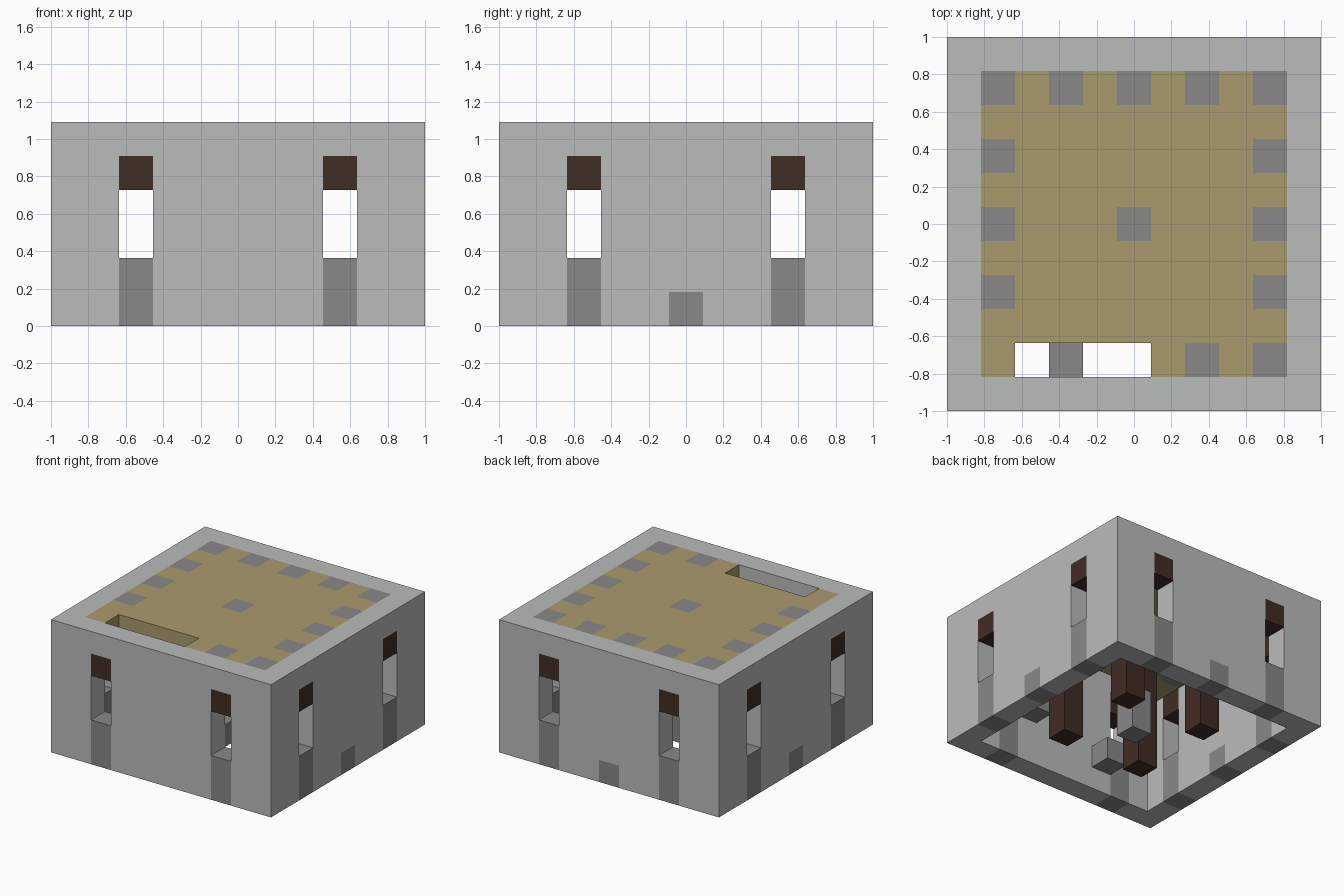
import bpy
import bmesh
from mathutils import Vector

cube = bpy.data.objects.get("Cube")
if cube:
    bpy.data.objects.remove(cube, do_unlink=True)

U = 2 / 11            # edge of one building block
EDGE, INNER = 5, 4    # block index of the walls and of the roof border
ROOF = 5              # block layer of the roof


def material(name, rgb):
    m = bpy.data.materials.new(name)
    m.use_nodes = True
    col = (*rgb, 1)
    m.diffuse_color = col
    bsdf = next(n for n in m.node_tree.nodes if n.type == 'BSDF_PRINCIPLED')
    bsdf.inputs["Base Color"].default_value = col
    return m


PALE, STONE, SAND, WOOD = range(4)
MATS = [material("pale_grey", (0.49, 0.50, 0.495)),
        material("stone_grey", (0.246, 0.246, 0.246)),
        material("sand_tan", (0.40, 0.328, 0.153)),
        material("dark_wood", (0.051, 0.026, 0.018))]

SIDES = [Vector(d) for d in ((1, 0, 0), (-1, 0, 0), (0, 1, 0),
                             (0, -1, 0), (0, 0, 1), (0, 0, -1))]


def build_blocks(name, blocks):
    """Outer skin of a set of blocks, {(x, y, layer): colour}."""
    bm = bmesh.new()
    for cell, colour in blocks.items():
        centre = Vector(cell) + Vector((0, 0, 0.5))
        for n in SIDES:
            if tuple(int(c) for c in Vector(cell) + n) in blocks:
                continue
            a = Vector((n.y, n.z, n.x))
            b = n.cross(a)
            corners = [(1, 1), (-1, 1), (-1, -1), (1, -1)]
            verts = [bm.verts.new((centre + (n + a * s + b * t) / 2) * U)
                     for s, t in corners]
            bm.faces.new(verts).material_index = colour
    bmesh.ops.remove_doubles(bm, verts=bm.verts[:], dist=U / 100)
    mesh = bpy.data.meshes.new(name)
    bm.to_mesh(mesh)
    bm.free()
    for m in MATS:
        mesh.materials.append(m)
    obj = bpy.data.objects.new(name, mesh)
    bpy.context.collection.objects.link(obj)
    return obj


def wall_colour(along, layer, has_base):
    """Colour of a wall block, or None at a window opening."""
    if abs(along) == 3 and layer < ROOF:
        return STONE if layer < 2 else None if layer < 4 else WOOD
    if along == 0 and layer == 0 and has_base:
        return STONE
    return PALE


def roof_colour(x, y):
    """Colour of a roof block, or None at the hatch."""
    if y == -INNER and -3 <= x <= 0:
        return None
    border = max(abs(x), abs(y)) == INNER
    even = x % 2 == 0 and y % 2 == 0
    corner = (x, y) == (-INNER, -INNER)
    if (border and even and not corner) or (x, y) == (0, 0):
        return STONE
    return SAND


# Walls with windows, and the inlaid roof, as one shell
shell = {}
span = range(-EDGE, EDGE + 1)
for x in span:
    for y in span:
        on_x, on_y = abs(x) == EDGE, abs(y) == EDGE
        if on_x or on_y:
            for layer in range(ROOF + 1):
                along = y if on_x else x
                shell[x, y, layer] = wall_colour(along, layer, y != -EDGE)
        else:
            shell[x, y, ROOF] = roof_colour(x, y)
shell = {c: k for c, k in shell.items() if k is not None}
build_blocks("house_shell", shell)

# Four wooden posts holding the roof
for x, side in ((-2, "right"), (2, "left")):
    for y, end in ((-2, "front"), (2, "back")):
        build_blocks(f"post_{end}_{side}",
                     {(x, y, layer): WOOD for layer in range(ROOF)})

# Stone pedestal in the middle of the room
build_blocks("centre_pedestal", {(0, 0, layer): STONE for layer in range(2)})

# Floating steps along the front wall
build_blocks("lower_step", {(-2, -INNER, 1): STONE})
build_blocks("upper_step", {(2, -INNER, 2): STONE})
